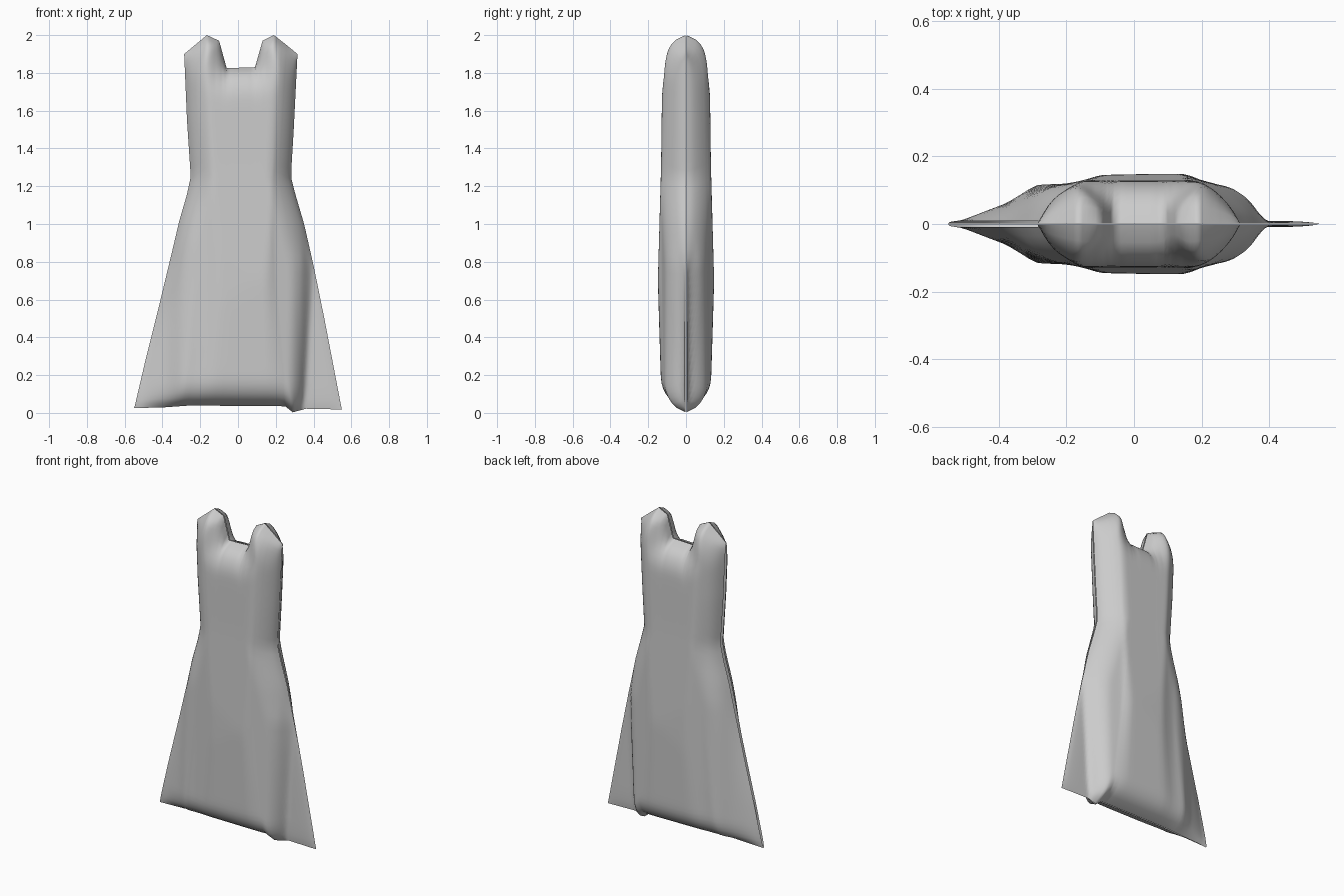
import bpy, bmesh, math

if "Cube" in bpy.data.objects:
    bpy.data.objects.remove(bpy.data.objects["Cube"])

# Outline of the dress: hem and neckline points are paired, left to right
HEM = [(-.55, .025), (-.38, .03), (-.27, .038), (-.12, .038), (.12, .036),
       (.25, .035), (.29, .003), (.36, .022), (.55, .018)]
NECK = [(-.285, 1.90), (-.165, 2.0), (-.10, 1.97), (-.06, 1.825), (.09, 1.83),
        (.13, 1.97), (.19, 2.0), (.25, 1.953), (.315, 1.90)]
STEPS = [9, 5, 4, 7, 4, 5, 6, 12]
LEFT = [(0, -.555), (.3, -.485), (.6, -.41), (.85, -.35), (1.02, -.31),
        (1.15, -.272), (1.25, -.25), (1.55, -.27), (1.9, -.285)]
RIGHT = [(0, .553), (.5, .457), (.78, .40), (1.0, .35), (1.17, .30),
         (1.25, .28), (1.5, .295), (1.9, .315)]
# Where the padded body ends and the flat right fin begins
FIN = [(0, .335), (.1, .35), (.4, .37), (.65, .39), (.8, .395)]
# Greatest half thickness by height and by width
PUFF = [(0, .12), (.2, .132), (.7, .147), (1.3, .13), (1.85, .123), (2, .12)]
ACROSS = [(-.38, .09), (-.3, .115), (-.2, .116), (-.15, .127), (-.1, .143),
          (.15, .148), (.2, .126), (.3, .103), (.34, .09), (.38, .05)]
ROWS = 50


def lerp(pts, t):
    """Piecewise linear lookup."""
    if t <= pts[0][0]:
        return pts[0][1]
    for (a, p), (b, q) in zip(pts, pts[1:]):
        if t <= b:
            return p + (q - p) * (t - a) / (b - a)
    return pts[-1][1]


def subdivide(pts):
    out = []
    for (a, b), n in zip(zip(pts, pts[1:]), STEPS):
        out += [tuple(p + (q - p) * k / n for p, q in zip(a, b)) for k in range(n)]
    return out + [pts[-1]]


def rounding(d, r):
    q = min(max(d / r, 0), 1)
    return math.sqrt(1 - (1 - q) ** 2)


def seg_dist(x, z, a, b):
    dx, dz = b[0] - a[0], b[1] - a[1]
    t = min(1, max(0, ((x - a[0]) * dx + (z - a[1]) * dz) / (dx * dx + dz * dz)))
    return math.hypot(x - a[0] - t * dx, z - a[1] - t * dz)


def depth(x, z, hem_z):
    """Half thickness of the padded cloth."""
    low = max(0, 1 - z / .9)
    # left side thins to a wedge towards the hem
    d, r = x - lerp(LEFT, z), .14 + .11 * low
    f_left = (1 - low) * rounding(d, r) ** 1.35 + low * min(max(d / r, 0), 1)
    edge = lerp(FIN, z) if z < .78 else lerp(RIGHT, z)
    f_right = rounding(edge - x, .14 - .06 * low) ** 1.3
    f_top = rounding(min(seg_dist(x, z, a, b) for a, b in zip(NECK, NECK[1:])), .17)
    f_hem = rounding(z - hem_z, .14)
    body = min(lerp(PUFF, z), lerp(ACROSS, x))
    fin = .007 * rounding(lerp(RIGHT, z) - x, .1) * f_hem * f_top
    return .002 + max(fin, body * f_left * f_right * f_top * f_hem)


hem, neck = subdivide(HEM), subdivide(NECK)
cols = len(hem)
cloth = bpy.data.materials.new("grey cloth")
cloth.diffuse_color = (.6, .6, .6, 1)
cloth.use_nodes = True
cloth.node_tree.nodes["Principled BSDF"].inputs["Base Color"].default_value = cloth.diffuse_color


def make_panel(name, side):
    bm = bmesh.new()
    grid = []
    for j in range(ROWS + 1):
        u = j / ROWS
        t = .55 * u + .45 * (1 - math.cos(math.pi * u)) / 2   # denser at both ends
        row = []
        for (bx, bz), (tx, tz) in zip(hem, neck):
            z = bz + (tz - bz) * t
            sb = (bx + .55) / 1.10
            st = (tx + .285) / .60
            s = sb + (st - sb) * t
            l, r = lerp(LEFT, z), lerp(RIGHT, z)
            # follow the exact hem and neckline at the ends
            x = bx if j == 0 else tx if j == ROWS else l + (r - l) * s
            row.append(bm.verts.new((x, side * depth(x, z, bz), z)))
        grid.append(row)
    for j in range(ROWS):
        for i in range(cols - 1):
            q = [grid[j][i], grid[j][i + 1], grid[j + 1][i + 1], grid[j + 1][i]]
            bm.faces.new(q if side < 0 else q[::-1])
    # relax the interior for soft cloth, keeping the seam in place
    inner = [v for v in bm.verts if not v.is_boundary]
    for _ in range(2):
        bmesh.ops.smooth_vert(bm, verts=inner, factor=.4, use_axis_y=True)
    me = bpy.data.meshes.new(name)
    bm.to_mesh(me)
    bm.free()
    me.materials.append(cloth)
    me.shade_smooth()
    ob = bpy.data.objects.new(name, me)
    bpy.context.collection.objects.link(ob)


# Front and back halves meet at an open seam
make_panel("dress_front", -1)
make_panel("dress_back", 1)
